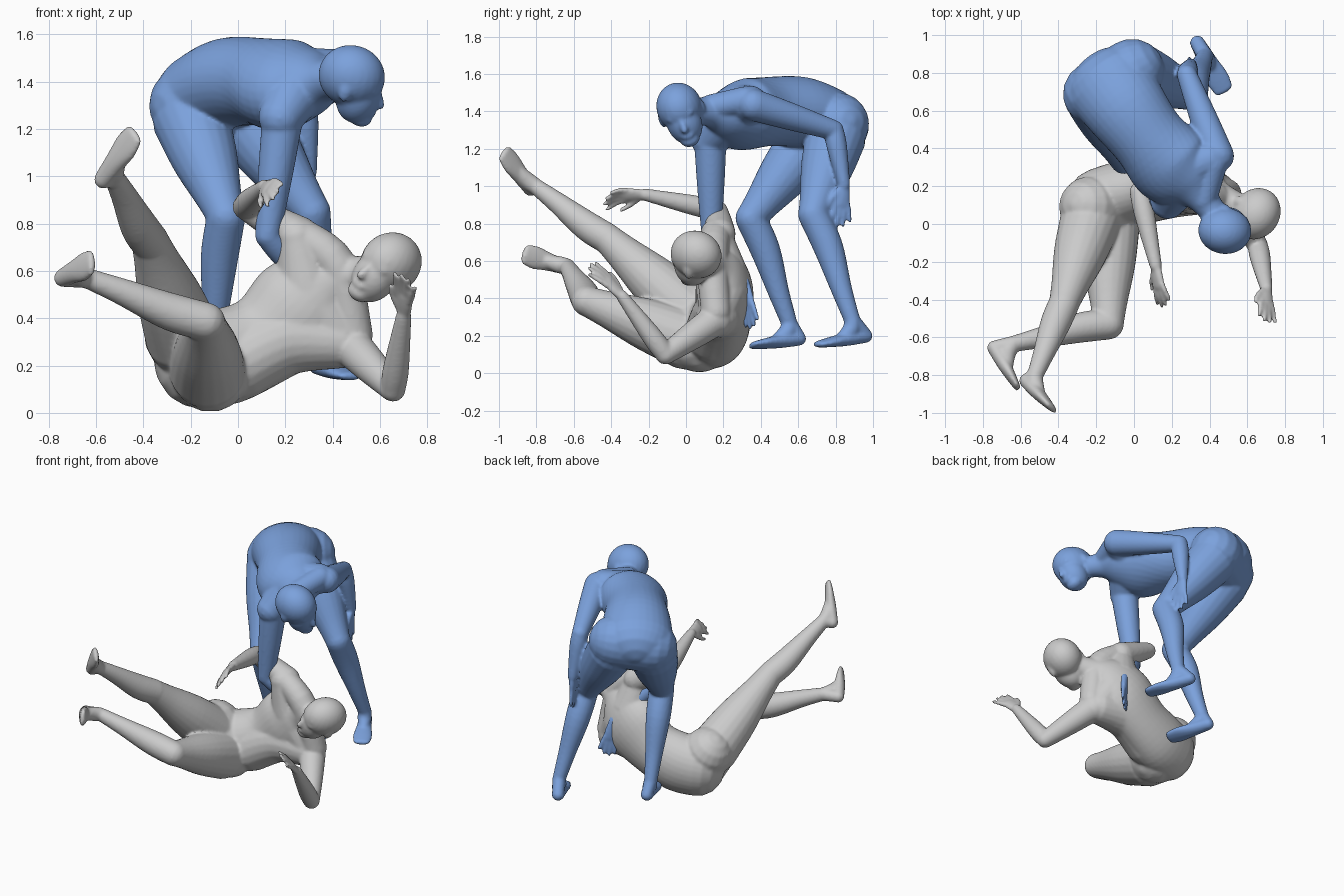
import bpy, bmesh, math
from mathutils import Vector as V, Matrix

if "Cube" in bpy.data.objects:
    bpy.data.objects.remove(bpy.data.objects["Cube"])


def tube(bm, stations, side=None, n=20, sub=5):
    """Smooth closed loft: stations are (point, half width, half depth[, side axis])."""
    rows = []
    for s in stations:
        ax = V(s[3]) if len(s) > 3 else (V(side) if side is not None else None)
        rows.append([V(s[0]), s[1], s[2], ax])
    if rows[0][3] is None:
        d = rows[-1][0] - rows[0][0]
        ax = d.orthogonal().normalized()
        for r in rows:
            r[3] = ax

    def cr(a, b, c, d, t):
        return 0.5 * (2 * b + (c - a) * t + (2 * a - 5 * b + 4 * c - d) * t * t
                      + (3 * b - a - 3 * c + d) * t ** 3)
    path = []
    for i in range(len(rows) - 1):
        q = [rows[max(i - 1, 0)], rows[i], rows[i + 1], rows[min(i + 2, len(rows) - 1)]]
        for k in range(sub):
            path.append([cr(*[r[j] for r in q], k / sub) for j in range(4)])
    path.append(rows[-1])
    tang = [(path[min(i + 1, len(path) - 1)][0] - path[max(i - 1, 0)][0]).normalized()
            for i in range(len(path))]
    rings = []
    for end in (0, 1):
        p, a, b, ax = path[-end]
        t = tang[-end] * (1 if end else -1)
        cap = [(p + t * min(a, b) * math.sin(u), a * math.cos(u), b * math.cos(u), ax, tang[-end])
               for u in (1.5, 1.15, 0.75, 0.35)]
        if end == 0:
            rings += cap + [(*r, tt) for r, tt in zip(path, tang)]
        else:
            rings += cap[::-1]
    loops = []
    for p, a, b, ax, t in rings:
        s = (ax - t * ax.dot(t)).normalized()
        o = t.cross(s)
        loops.append([bm.verts.new(p + s * a * math.cos(2 * math.pi * k / n)
                                   + o * b * math.sin(2 * math.pi * k / n)) for k in range(n)])
    for l0, l1 in zip(loops, loops[1:]):
        for k in range(n):
            bm.faces.new((l0[k], l0[(k + 1) % n], l1[(k + 1) % n], l1[k]))
    bm.faces.new(loops[0][::-1])
    bm.faces.new(loops[-1])


def limb(bm, *pr):
    tube(bm, [(p, r, r) for p, r in pr])


def mix(a, b, t):
    return V(a).lerp(V(b), t)


def arm(bm, shoulder, elbow, wrist):
    limb(bm, (shoulder, .086), (mix(shoulder, elbow, .45), .074), (elbow, .054))
    limb(bm, (elbow, .053), (mix(elbow, wrist, .3), .055), (wrist, .033))


def hand(bm, wrist, tip, across, curl=(0, 0, 0)):
    """Palm, four fanned fingers and a thumb on the +across side."""
    w, d = V(wrist), V(tip) - V(wrist)
    s = (V(across) - d.normalized() * V(across).dot(d.normalized())).normalized()
    c = V(curl)
    tube(bm, [(w, .03, .023), (w + d * .28, .042, .022), (w + d * .48, .042, .018)], s)
    for k, ln in zip((-1.5, -.5, .5, 1.5), (.86, .97, 1, .93)):
        limb(bm, (w + d * .42 + s * .021 * k, .0145),
             (w + d * .72 * ln + s * .029 * k + c * .3, .0135), (w + d * ln * .97 + s * .036 * k + c, .0115))
    limb(bm, (w + d * .15 + s * .025, .018), (w + d * .36 + s * .06 + c * .3, .015),
         (w + d * .55 + s * .075 + c * .6, .012))


def leg(bm, hip, knee, ankle, back):
    b = V(back)
    limb(bm, (hip, .162), (mix(hip, knee, .4), .14), (mix(hip, knee, .8), .098), (knee, .081))
    limb(bm, (knee, .082), (mix(knee, ankle, .3) + b * .02, .08),
         (mix(knee, ankle, .7) + b * .005, .057), (ankle, .043))


def foot(bm, ankle, heel, toe):
    h, t, a = V(heel), V(toe), V(ankle)
    s = (t - h).cross(a - h)
    tube(bm, [(h, .04, .038), (mix(h, t, .4), .05, .036), (mix(h, t, .75), .063, .027),
              (t, .054, .018)], s)
    limb(bm, (a, .044), (mix(a, mix(h, t, .35), .5), .046), (mix(h, t, .55), .032))
    limb(bm, (a, .043), (h, .038))


def ball(bm, m, c, r):
    bmesh.ops.create_uvsphere(bm, u_segments=24, v_segments=16, radius=1,
                              matrix=m @ Matrix.Translation(c) @ Matrix.Diagonal((*r, 1)))


def head(bm, centre, forward, up):
    u = V(up).normalized()
    f = V(forward)
    f = (f - u * f.dot(u)).normalized()
    s = u.cross(f)
    m = Matrix.Translation(centre) @ Matrix((f, s, u)).transposed().to_4x4()
    ball(bm, m, (0, 0, .003), (.142, .122, .132))         # skull
    ball(bm, m, (.048, 0, -.075), (.094, .094, .12))      # face
    ball(bm, m, (.082, 0, -.165), (.05, .052, .038))      # chin
    ball(bm, m, (.11, 0, -.015), (.026, .078, .03))       # brow
    tube(bm, [(m @ V((.125, 0, -.03)), .014, .014), (m @ V((.15, 0, -.088)), .02, .018)])
    ball(bm, m, (.125, 0, -.13), (.016, .036, .018))      # lips
    for k in (-1, 1):
        ball(bm, m, (-.005, k * .118, -.035), (.026, .013, .04))   # ears


def figure(name, build, colour=None):
    bm = bmesh.new()
    build(bm)
    bmesh.ops.recalc_face_normals(bm, faces=bm.faces)
    me = bpy.data.meshes.new(name)
    bm.to_mesh(me)
    bm.free()
    ob = bpy.data.objects.new(name, me)
    bpy.context.collection.objects.link(ob)
    # fuse the parts into one skin
    r = ob.modifiers.new("fuse", 'REMESH')
    r.mode, r.voxel_size, r.use_smooth_shade = 'VOXEL', .009, True
    s = ob.modifiers.new("soften", 'SMOOTH')
    s.factor, s.iterations = .5, 7
    if colour:
        mat = bpy.data.materials.new(name + "_colour")
        mat.diffuse_color = colour
        mat.use_nodes = True
        mat.node_tree.nodes["Principled BSDF"].inputs["Base Color"].default_value = mat.diffuse_color
        me.materials.append(mat)


def standing(bm):
    # torso bent forward, from the seat to the neck
    hips, chest = (.75, .6, .05), (.66, .62, .42)
    tube(bm, [((-.13, .74, 1.345), .24, .185, hips), ((-.04, .61, 1.395), .22, .19, hips),
              ((.08, .45, 1.4), .2, .185, hips), ((.2, .31, 1.385), .225, .185, chest),
              ((.3, .22, 1.39), .17, .14, chest), ((.37, .13, 1.4), .085, .085, chest),
              ((.45, .02, 1.4), .068, .068, chest)], n=32)
    limb(bm, ((-.205, .69, 1.3), .172), ((-.01, .81, 1.33), .172))     # seat
    limb(bm, ((.24, .28, 1.41), .14), ((.4, .34, 1.44), .1))           # shoulders
    limb(bm, ((.24, .22, 1.36), .13), ((.18, .12, 1.25), .095))
    limb(bm, ((.42, .32, 1.46), .075), ((.37, .13, 1.42), .07))
    head(bm, (.48, -.035, 1.42), (.93, -.02, -.3), (.25, -.37, .9))
    # left arm swung back, right arm reaching down
    arm(bm, (.445, .36, 1.435), (.28, .79, 1.3), (.3, .845, 1.01))
    hand(bm, (.3, .845, 1.01), (.31, .82, .78), (.3, -1, 0))
    arm(bm, (.185, .13, 1.22), (.125, .135, .75), (.35, .31, .48))
    hand(bm, (.35, .32, .47), (.38, .355, .24), (-.75, -.6, 0))
    # legs
    leg(bm, (.02, .8, 1.26), (.31, .68, .85), (.375, .89, .28), (-.5, .8, 0))
    foot(bm, (.375, .89, .28), (.335, .96, .2), (.475, .71, .155))
    leg(bm, (-.2, .66, 1.24), (-.05, .345, .83), (-.11, .555, .26), (-.5, .8, 0))
    foot(bm, (-.11, .555, .26), (-.115, .605, .185), (.0, .36, .15))


def fallen(bm):
    # torso curled on its back, from the seat to the neck
    side = (-.5, 0, .85)
    tube(bm, [((-.18, .12, .22), .2, .175, side), ((-.05, .165, .24), .205, .17, side),
              ((.11, .2, .31), .195, .15, side), ((.26, .205, .43), .23, .155, side),
              ((.36, .18, .52), .19, .13, side), ((.45, .14, .57), .095, .085, side),
              ((.58, .08, .6), .068, .068, side)], n=32)
    limb(bm, ((-.235, .09, .33), .163), ((-.12, .07, .175), .172))     # seat
    limb(bm, ((0, .15, .21), .16), ((.2, .18, .305), .15), ((.42, .17, .3), .115))  # lower flank
    limb(bm, ((.29, .19, .55), .135), ((.25, .16, .74), .086))         # shoulders
    limb(bm, ((.36, .19, .42), .135), ((.47, .16, .28), .09))
    limb(bm, ((.26, .165, .75), .078), ((.42, .14, .62), .085), ((.49, .16, .33), .08))
    head(bm, (.645, .055, .632), (-.65, -.75, -.1), (.55, -.2, .8))
    # right arm raised, left arm propped
    arm(bm, (.26, .18, .745), (.03, .17, .87), (.115, -.22, .955))
    hand(bm, (.115, -.22, .955), (.15, -.45, .95), (-.6, 0, -.8), (0.01, .01, -.03))
    arm(bm, (.48, .15, .28), (.655, -.11, .1), (.7, -.34, .41))
    hand(bm, (.7, -.34, .41), (.705, -.5, .58), (-.75, .35, .5), (0, -.02, 0))
    # legs kicked up
    leg(bm, (-.23, .02, .32), (-.37, -.42, .72), (-.525, -.805, 1.0), (0, .4, -.9))
    foot(bm, (-.525, -.805, 1.0), (-.57, -.83, .985), (-.44, -.97, 1.175))
    leg(bm, (-.13, .0, .18), (-.135, -.53, .385), (-.64, -.635, .57), (-.1, .6, -.6))
    foot(bm, (-.64, -.635, .57), (-.74, -.655, .57), (-.62, -.86, .635))


figure("standing_figure", standing, (.2, .36, .72, 1))
figure("fallen_figure", fallen)
